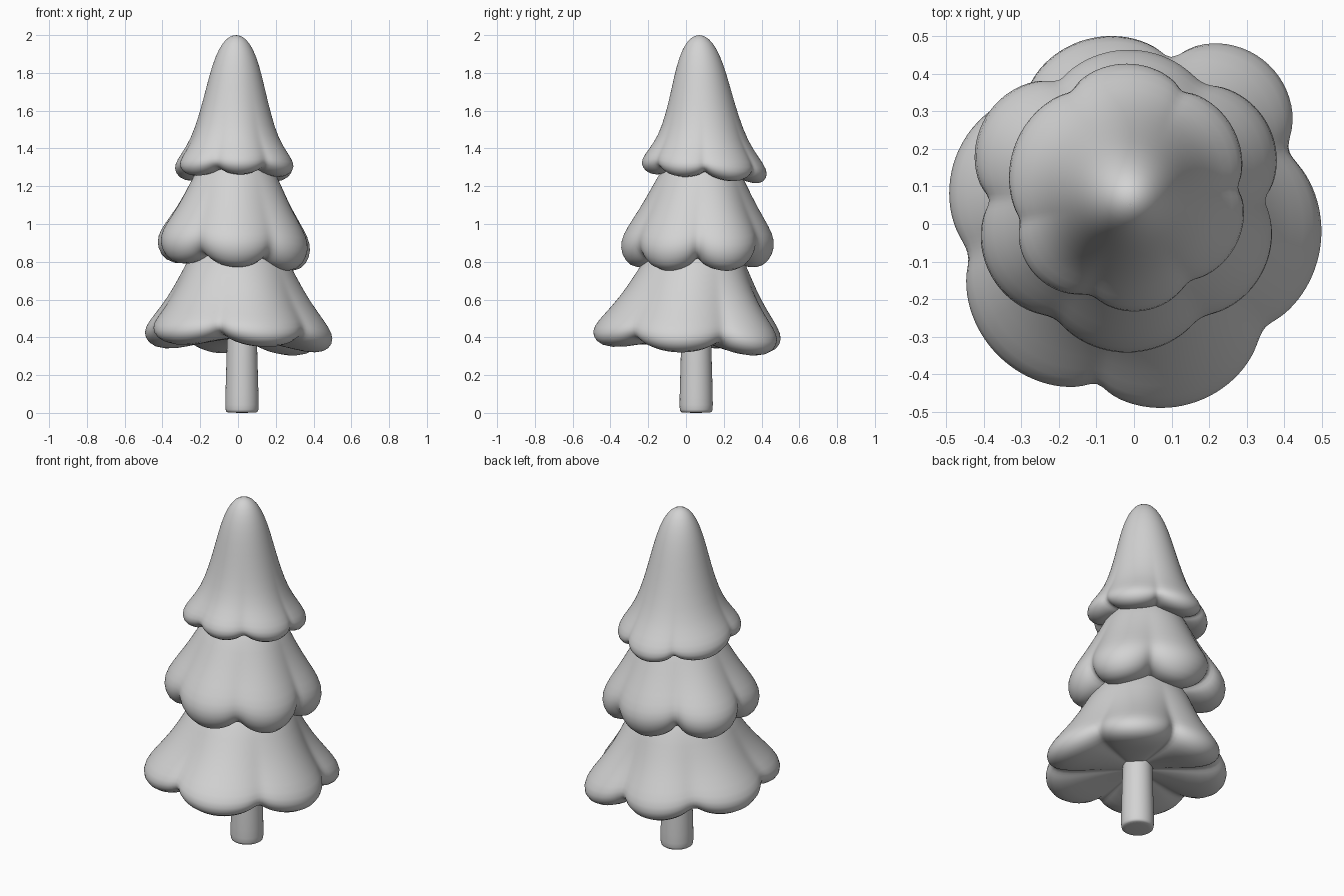
import bpy, bmesh, math
from mathutils import Vector

cube = bpy.data.objects.get("Cube")
if cube:
    bpy.data.objects.remove(cube)

GREY = (0.65, 0.65, 0.65, 1)
grey = bpy.data.materials.new("plain_grey")
grey.use_nodes = True
grey.diffuse_color = GREY
grey.node_tree.nodes["Principled BSDF"].inputs["Base Color"].default_value = GREY

SEGMENTS = 84


def loft(name, rings):
    """Skin closed rings of points, cap both ends, smooth the result."""
    bm = bmesh.new()
    loops = [[bm.verts.new(p) for p in ring] for ring in rings]
    for a, b in zip(loops, loops[1:]):
        n = len(a)
        for i in range(n):
            j = (i + 1) % n
            bm.faces.new((a[i], a[j], b[j], b[i]))
    bm.faces.new(loops[0])
    bm.faces.new(loops[-1])
    bmesh.ops.recalc_face_normals(bm, faces=bm.faces)
    for f in bm.faces:
        f.smooth = True
    mesh = bpy.data.meshes.new(name)
    bm.to_mesh(mesh)
    bm.free()
    mesh.materials.append(grey)
    obj = bpy.data.objects.new(name, mesh)
    bpy.context.collection.objects.link(obj)
    sub = obj.modifiers.new("smooth", "SUBSURF")
    sub.levels = sub.render_levels = 1
    return obj


def lobe_at(angle, lobes):
    """Return the wave (0 in a notch, 1 mid-lobe) and the swell of the lobe at an angle."""
    for k, (start, swell) in enumerate(lobes):
        width = (lobes[(k + 1) % len(lobes)][0] - start) % 360
        offset = (angle - start) % 360
        if offset < width:
            return math.sin(math.pi * offset / width), swell


def tier(name, profile, top, base, lobes, tilt):
    """Scalloped skirt; profile rows are radius, height, notch depth, notch lift."""
    z_top, z_base = profile[0][1], min(row[1] for row in profile)
    rings = []
    for r, z, depth, lift in profile:
        t = (z_top - z) / (z_top - z_base)
        centre = Vector(top).lerp(Vector(base), t)
        # Soft waves high up, sharp clefts at the rim
        sharpness = max(0.62, 2 - 1.6 * t)
        ring = []
        for i in range(SEGMENTS):
            a = math.tau * i / SEGMENTS
            wave, swell = lobe_at(math.degrees(a), lobes)
            bulge = wave ** sharpness
            rad = r * (1 + swell * bulge * t * t) - depth * (1 - bulge)
            x, y = rad * math.cos(a), rad * math.sin(a)
            lean = t * (x * tilt[0] + y * tilt[1])
            ring.append((centre.x + x, centre.y + y, z + lift * (1 - bulge) + lean))
        rings.append(ring)
    return loft(name, rings)


# Lower branches
tier("lower_branches", [
    (0.10, 0.98, 0, 0), (0.25, 0.84, 0, 0), (0.31, 0.72, 0.005, 0),
    (0.38, 0.60, 0.02, 0), (0.455, 0.50, 0.04, 0.01), (0.50, 0.435, 0.06, 0.03),
    (0.50, 0.38, 0.07, 0.05), (0.455, 0.335, 0.06, 0.075), (0.36, 0.33, 0.03, 0.07),
    (0.22, 0.365, 0, 0.03), (0.03, 0.395, 0, 0)],
    (0.0, 0.06), (0.0, 0.0),
    [(25, 0.14), (77, 0.01), (131, 0.02), (191, 0.03), (257, 0.03), (320, 0.01)],
    (-0.04, -0.055))

# Middle branches
tier("middle_branches", [
    (0.08, 1.42, 0, 0), (0.20, 1.30, 0, 0), (0.25, 1.20, 0.005, 0),
    (0.315, 1.08, 0.015, 0), (0.38, 0.98, 0.03, 0.01), (0.412, 0.91, 0.045, 0.03),
    (0.405, 0.84, 0.05, 0.05), (0.36, 0.775, 0.05, 0.08), (0.28, 0.765, 0.02, 0.08),
    (0.17, 0.81, 0, 0.03), (0.03, 0.84, 0, 0)],
    (-0.01, 0.08), (-0.02, 0.06),
    [(0, 0.07), (57, -0.02), (120, 0.11), (180, 0.03), (238, 0.0), (302, 0.01)],
    (-0.07, 0.0))

# Top branches with the rounded tip
tier("top_branches", [
    (0.012, 2.0, 0, 0), (0.05, 1.985, 0, 0), (0.09, 1.93, 0, 0), (0.125, 1.84, 0, 0),
    (0.155, 1.72, 0, 0), (0.19, 1.58, 0, 0), (0.235, 1.45, 0.005, 0),
    (0.29, 1.37, 0.015, 0), (0.327, 1.315, 0.03, 0.01), (0.325, 1.27, 0.035, 0.03),
    (0.285, 1.235, 0.03, 0.05), (0.22, 1.24, 0.01, 0.04), (0.12, 1.28, 0, 0),
    (0.03, 1.29, 0, 0)],
    (-0.01, 0.07), (-0.02, 0.10),
    [(0, 0.0), (60, 0.02), (120, -0.02), (198, 0.05), (251, 0.03), (303, 0.02)],
    (0.0, -0.09))

# Trunk
loft("trunk", [
    [(0.021 + r * math.cos(math.tau * i / 24), 0.054 + r * math.sin(math.tau * i / 24), z)
     for i in range(24)]
    for r, z in [(0.074, 0), (0.086, 0.006), (0.09, 0.025), (0.087, 0.15),
                 (0.08, 0.38), (0.076, 0.55)]])
